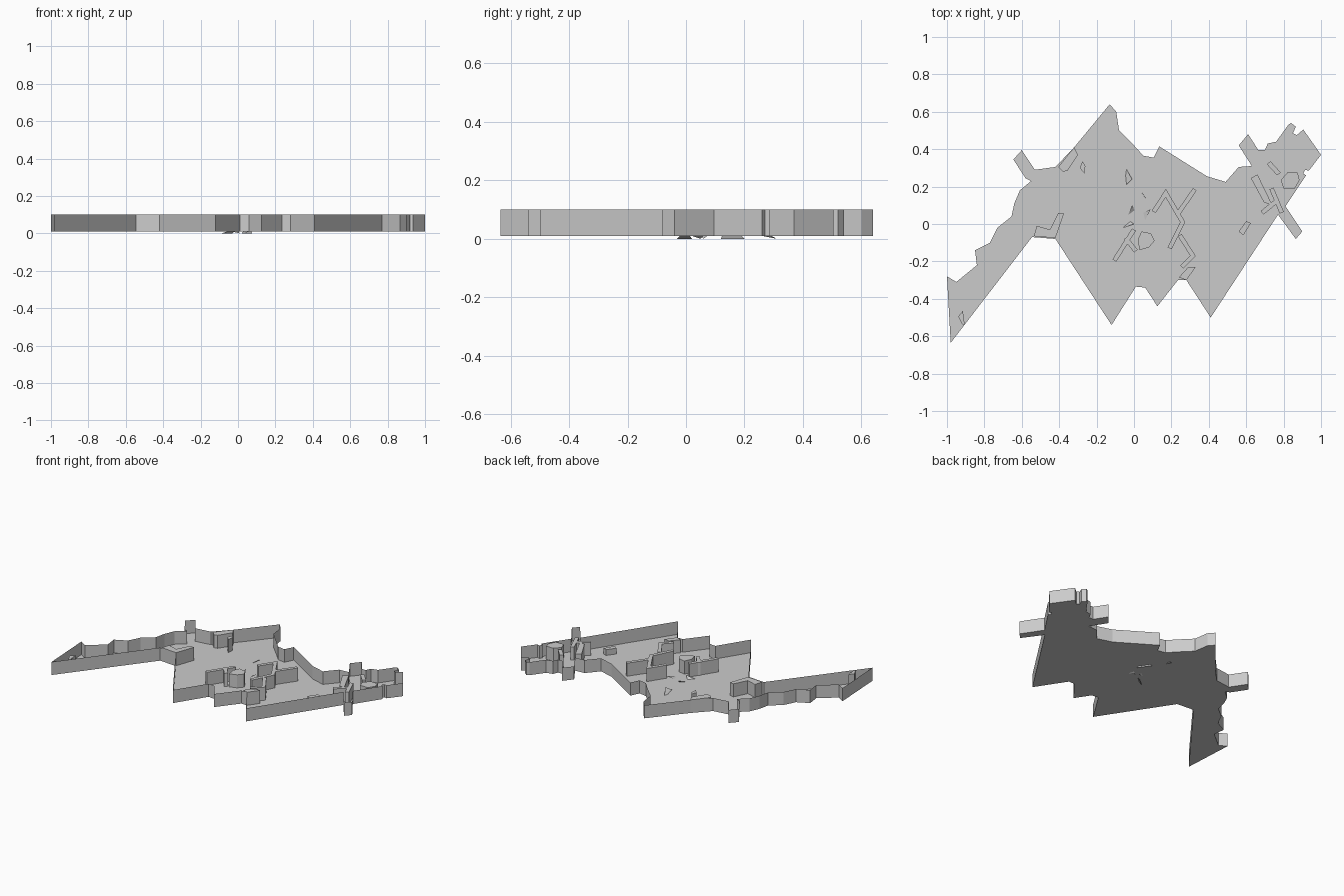
import bpy, bmesh
from mathutils import Vector

if "Cube" in bpy.data.objects:
    bpy.data.objects.remove(bpy.data.objects["Cube"])

FLOOR, TOP = 0.01, 0.10


def make(name, bm):
    me = bpy.data.meshes.new(name)
    bm.to_mesh(me)
    bm.free()
    ob = bpy.data.objects.new(name, me)
    bpy.context.collection.objects.link(ob)
    return ob


def shell(name, pts, top=TOP, floor=False, cap=False):
    """Upright walls around an outline, with optional floor and lid."""
    bm = bmesh.new()
    low = [bm.verts.new((x, y, FLOOR)) for x, y in pts]
    high = [bm.verts.new((x, y, top)) for x, y in pts]
    n = len(pts)
    for i in range(n):
        j = (i + 1) % n
        bm.faces.new((low[i], low[j], high[j], high[i]))
    if cap:
        bm.faces.new(high)
    if floor:
        f = bm.faces.new(low)
        bmesh.ops.triangulate(bm, faces=[f])
    else:
        bmesh.ops.recalc_face_normals(bm, faces=bm.faces)
    return make(name, bm)


def strip(name, path, width=0.024, top=TOP):
    """Narrow partition that follows a bent centre line."""
    p = [Vector(q) for q in path]
    left, right = [], []
    for i, q in enumerate(p):
        a = (q - p[i - 1]).normalized() if i else (p[1] - q).normalized()
        b = (p[i + 1] - q).normalized() if i < len(p) - 1 else a
        na, nb = Vector((-a.y, a.x)), Vector((-b.y, b.x))
        m = (na + nb).normalized()
        m *= width / 2 / max(m.dot(na), 0.4)
        left.append(tuple(q + m))
        right.append(tuple(q - m))
    return shell(name, left + right[::-1], top, cap=True)


# floor and boundary wall, traced west to east and back
north_west = [(-1, -.28), (-.95, -.31), (-.84, -.22), (-.85, -.14), (-.77, -.10),
              (-.73, -.02), (-.655, .04), (-.64, .11), (-.61, .18), (-.55, .23),
              (-.58, .245), (-.645, .345), (-.60, .395), (-.53, .29), (-.42, .305),
              (-.32, .41), (-.13, .64), (-.095, .60), (-.08, .50), (0, .42)]
north_east = [(.05, .365), (.105, .355), (.135, .415), (.39, .255), (.49, .225),
              (.56, .305), (.63, .31), (.56, .42), (.61, .48), (.665, .395),
              (.70, .395), (.715, .43), (.76, .44), (.825, .53), (.84, .54),
              (.865, .52), (.85, .485), (.87, .475), (.905, .505), (1, .37)]
south = [(.935, .285), (.915, .29), (.905, .27), (.92, .26), (.81, .095),
         (.90, -.04), (.865, -.08), (.77, .05), (.41, -.50), (.28, -.30),
         (.235, -.30), (.125, -.44), (.06, -.34), (.01, -.335), (-.12, -.54),
         (-.42, -.08), (-.545, -.07), (-.98, -.635)]
shell("floor_and_boundary", north_west + north_east + south, floor=True)

# solid blocks standing on the floor
blocks = {
    "west_block": [(-.94, -.495), (-.915, -.465), (-.905, -.54), (-.92, -.535)],
    "nook_block": [(-.535, -.065), (-.52, -.01), (-.45, -.03), (-.405, .06),
                   (-.375, .055), (-.42, -.075)],
    "north_block": [(-.405, .305), (-.38, .28), (-.355, .285), (-.30, .37), (-.32, .41)],
    "north_pillar": [(-.29, .30), (-.275, .335), (-.26, .31), (-.265, .27)],
    "centre_block": [(.02, -.085), (.04, -.04), (.09, -.05), (.11, -.09),
                     (.08, -.125), (.03, -.14)],
    "south_block": [(.24, -.285), (.29, -.23), (.33, -.23), (.28, -.30)],
    "east_long_block": [(.625, .245), (.66, .265), (.74, .10), (.695, .115)],
    "east_slab": [(.71, .32), (.73, .335), (.785, .275), (.765, .26)],
    "east_hex_block": [(.785, .235), (.82, .275), (.875, .275), (.885, .235),
                       (.86, .19), (.80, .19)],
}
for name, pts in blocks.items():
    shell(name, pts, cap=True)
shell("low_crate", [(.56, -.04), (.60, .015), (.625, .005), (.585, -.06)], 0.05, cap=True)

# narrow partitions
strips = {
    "zigzag_partition": [(.105, .065), (.17, .165), (.26, .01), (.19, -.13)],
    "branch_partition": [(.235, .055), (.325, .185)],
    "angled_partition": [(.245, -.06), (.315, -.17), (.255, -.23)],
    "west_partition": [(0, -.03), (-.105, -.195)],
    "short_partition": [(-.045, -.075), (.01, -.145)],
    "east_partition": [(.735, .19), (.79, .06)],
    "east_stub": [(.685, .06), (.765, .125)],
}
for name, path in strips.items():
    strip(name, path)

# tilted shards that poke slightly through the floor near the centre
shards = [[(-.05, .31, .0), (-.01, .24, .04), (-.04, .21, .02)],
          [(.02, .20, .0), (.075, .12, .0), (.06, .14, .06)],
          [(-.01, .10, .03), (.01, .06, .0), (-.03, .05, .01)],
          [(.03, .05, .0), (.09, .08, .03), (.06, .02, .01)],
          [(-.09, -.03, .0), (-.03, .02, .0), (.0, .0, .03)]]
bm = bmesh.new()
for tri in shards:
    bm.faces.new([bm.verts.new(v) for v in tri])
make("floor_shards", bm)
